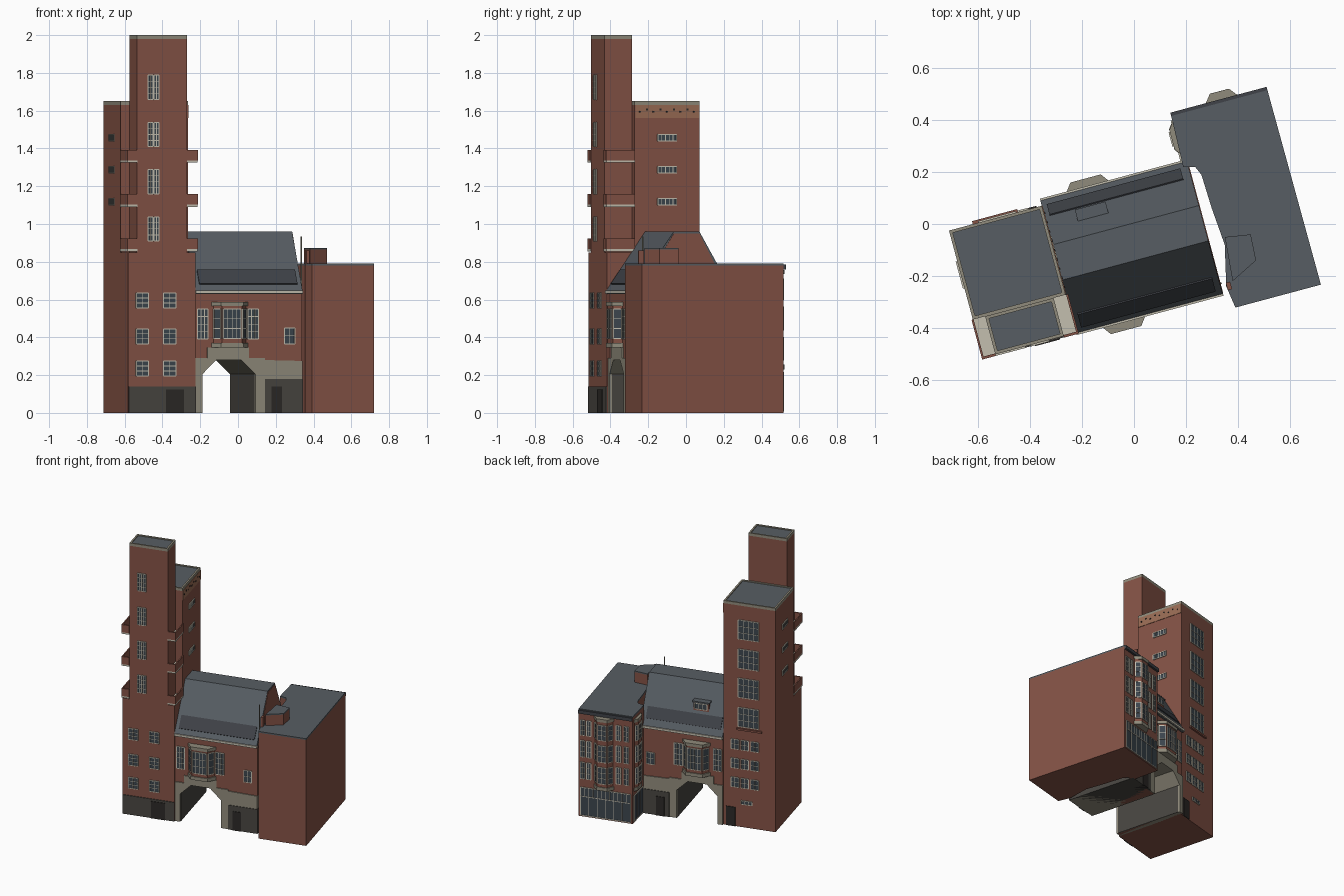
import bpy, bmesh, math
from mathutils import Matrix, Vector

if "Cube" in bpy.data.objects:
    bpy.data.objects.remove(bpy.data.objects["Cube"])

ROT = Matrix.Rotation(math.radians(15), 4, 'Z')   # whole building is turned 15 degrees


def mat(name, *rgb):
    m = bpy.data.materials.new(name)
    m.diffuse_color = (*rgb, 1)
    m.use_nodes = True
    m.node_tree.nodes["Principled BSDF"].inputs["Base Color"].default_value = m.diffuse_color
    return m


BRICK = mat("brick", .23, .085, .06)
BAND = mat("pale_brick", .32, .15, .09)
SLATE = mat("slate", .095, .11, .125)
STRIP = mat("dark_slate", .05, .055, .065)
STONE = mat("stone", .28, .26, .2)
DARK = mat("dark_stone", .065, .06, .052)
GLASS = mat("glass", .045, .06, .075)
DOOR = mat("door", .025, .022, .02)
FRAME = mat("frame", .55, .52, .43)


def finish(name, bm, material):
    bmesh.ops.recalc_face_normals(bm, faces=bm.faces)
    bm.transform(ROT)
    me = bpy.data.meshes.new(name)
    bm.to_mesh(me)
    bm.free()
    me.materials.append(material)
    ob = bpy.data.objects.new(name, me)
    bpy.context.collection.objects.link(ob)
    return ob


def prism(name, pts, axis, lo, hi, material):
    """Extrude a 2D profile along x, y or z."""
    put = {'x': lambda p, q, t: (t, p, q), 'y': lambda p, q, t: (p, t, q), 'z': lambda p, q, t: (p, q, t)}[axis]
    bm = bmesh.new()
    rings = [[bm.verts.new(put(p, q, t)) for p, q in pts] for t in (lo, hi)]
    for r in rings:
        bm.faces.new(r)
    for i in range(len(pts)):
        j = (i + 1) % len(pts)
        bm.faces.new((rings[0][i], rings[0][j], rings[1][j], rings[1][i]))
    return finish(name, bm, material)


def box(name, x0, x1, y0, y1, z0, z1, material):
    return prism(name, [(x0, y0), (x1, y0), (x1, y1), (x0, y1)], 'z', z0, z1, material)


def add_box(bm, M, u0, u1, d, z0, z1):
    """Box lying on a wall: u along it, d outward from it."""
    S = Matrix.Translation(((u0 + u1) / 2, 0, (z0 + z1) / 2)) @ Matrix.Diagonal((u1 - u0, 2 * d, z1 - z0, 1))
    bmesh.ops.create_cube(bm, size=1, matrix=M @ S)


def wall(p, q):
    """Wall frame from p towards q, outside on the right-hand side."""
    d = Vector((q[0] - p[0], q[1] - p[1], 0))
    return Matrix.Translation((p[0], p[1], 0)) @ Matrix.Rotation(math.atan2(d.y, d.x), 4, 'Z')


def front(y): return wall((0, y), (1, y))
def back(y): return wall((0, y), (-1, y))
def right(x): return wall((x, 0), (x, 1))
def left(x): return wall((x, 0), (x, -1))


def windows(name, items, t=.005):
    """items: (wall, u0, u1, z0, z1, columns, rows)"""
    fr, gl = bmesh.new(), bmesh.new()
    for M, u0, u1, z0, z1, nc, nr in items:
        add_box(gl, M, u0, u1, .003, z0, z1)
        for i in range(nc + 1):
            u = u0 + (u1 - u0) * i / nc
            w = t / 2 if i in (0, nc) else t / 3
            add_box(fr, M, u - w, u + w, .006, z0, z1)
        for i in range(nr + 1):
            z = z0 + (z1 - z0) * i / nr
            w = t / 2 if i in (0, nr) else t / 3
            add_box(fr, M, u0, u1, .006, z - w, z + w)
    finish(name + "_glass", gl, GLASS)
    finish(name + "_frames", fr, FRAME)


def flat_top(name, x0, x1, y0, y1, z, w=.012):
    """Roof deck inside a stone coping."""
    box(name + "_deck", x0 + w, x1 - w, y0 + w, y1 - w, z - .02, z - .006, SLATE)
    box(name + "_coping_front", x0, x1, y0, y0 + w, z - .02, z, STONE)
    box(name + "_coping_back", x0, x1, y1 - w, y1, z - .02, z, STONE)
    box(name + "_coping_left", x0, x0 + w, y0 + w, y1 - w, z - .02, z, STONE)
    box(name + "_coping_right", x1 - w, x1, y0 + w, y1 - w, z - .02, z, STONE)


# --- Tower: base, rear shaft, tall front shaft
L, R, F, B = -.695, -.325, -.347, .16
box("tower_base", L, R, F, B, 0, .85, BRICK)
box("tower_rear_shaft", L, R, -.195, B, .85, 1.63, BRICK)
box("tower_front_shaft", -.646, -.373, F, -.195, .85, 1.98, BRICK)
flat_top("rear_shaft", L, R, -.195, B, 1.65)
flat_top("front_shaft", -.646, -.373, F, -.195, 2.0)
box("tower_plinth", L + .002, R, F - .005, F, 0, .14, DARK)
box("tower_front_door", -.49, -.39, F - .009, F, 0, .125, DOOR)
box("tower_back_door", -.41, -.345, B, B + .005, 0, .14, DOOR)
box("rear_shaft_brick_band", R, R + .003, -.19, B, 1.56, 1.63, BAND)
bm = bmesh.new()
for i in range(9):
    u = -.17 + i * .037
    add_box(bm, right(R), u, u + .009, .006, 1.59 + .012 * (i % 2), 1.599 + .012 * (i % 2))
finish("band_vents", bm, DOOR)

# --- Corner balconies
for z in (.855, 1.09, 1.325):
    for side, x0, x1, outer in (("left", -.70, -.646, -.70), ("right", -.373, -.315, -.323)):
        box(f"balcony_{side}_slab", x0, x1, F - .004, -.195, z, z + .012, FRAME)
        box(f"balcony_{side}_front", x0, x1, F - .006, F + .004, z + .012, z + .068, BRICK)
        box(f"balcony_{side}_side", outer, outer + .008, F, -.195, z + .012, z + .068, BRICK)

# --- Tower windows
items = []
for z in (.195, .365, .555):
    for u in (-.652, -.502):
        items.append((front(F), u, u + .067, z, z + .08, 2, 3))
for z in (.91, 1.16, 1.41, 1.66):
    for u in (-.587, -.555):
        items.append((front(F), u, u + .027, z, z + .128, 2, 4))
for z in (1.10, 1.27, 1.44):
    items.append((right(R), -.068, .035, z, z + .035, 5, 1))
    items.append((left(L), -.035, .068, z, z + .035, 5, 1))
for z in (.74, .955, 1.17, 1.385):
    items.append((back(B), .43, .575, z, z + .14, 4, 3))
for z in (.29, .43, .57):
    for u in (.38, .45, .52):
        items.append((back(B), u, u + .055, z, z + .07, 2, 2))
items.append((back(B), .45, .53, .17, .195, 3, 1))
windows("tower", items)
box("tower_back_sill", -.60, -.42, B, B + .012, .715, .728, BRICK)

# --- Gatehouse with chamfered passage
arch = [(-.287, 0), (-.287, .205), (-.21, .28), (-.075, .28), (.003, .205), (.003, 0)]
wide = [(-.292, 0), (-.292, .21), (-.213, .29), (-.072, .29), (.008, .21), (.008, 0)]
prism("gatehouse_walls", [(R, 0)] + wide + [(.26, 0), (.26, .64), (R, .64)], 'y', -.335, .166, BRICK)
prism("portal_stone", [(-.324, 0)] + arch + [(.261, 0), (.261, .275), (.055, .28), (.055, .29), (-.03, .29),
      (-.03, .345), (-.26, .345), (-.26, .29), (-.324, .29)], 'y', -.342, .173, STONE)
for x in (-.288, .001):
    box("passage_lining", x, x + .003, -.33, .16, 0, .205, DARK)
box("gatehouse_plinth", .055, .263, -.346, .177, 0, .18, DARK)
box("gatehouse_door", .09, .147, -.35, .181, 0, .14, DOOR)

# --- Mansard roof
prism("gatehouse_roof", [(-.348, .63), (-.348, .65), (-.137, .96), (.004, .96), (.18, .65), (.18, .63)],
      'x', R, .26, SLATE)
prism("gatehouse_gable", [(-.335, .63), (-.137, .95), (.004, .95), (.168, .63)], 'x', .2, .263, BRICK)
for y0, y1 in ((-.356, -.34), (.172, .188)):
    box("gutter", R, .262, y0, y1, .632, .648, FRAME)
prism("front_roof_strip", [(-.328, .68), (-.276, .756), (-.281, .76), (-.333, .684)], 'x', -.30, .237, STRIP)
prism("back_roof_strip", [(.156, .692), (.115, .764), (.12, .767), (.161, .695)], 'x', -.305, .228, STRIP)
box("dormer", -.2, -.09, .04, .105, .78, .84, BRICK)
box("dormer_roof", -.206, -.084, .035, .112, .84, .85, SLATE)

# --- Oriel windows and side windows, front and back
items = [(back(.105), .1, .19, .795, .835, 3, 1)]


def oriel(name, pts, z0, z1, cols, rows, floors):
    """Bay of three facets; pts run counterclockwise, wall end to wall end."""
    prism(name + "_body", pts, 'z', z0, z1, BRICK)
    for a, b, nc in zip(pts, pts[1:], (1, cols, 1)):
        n = math.hypot(b[0] - a[0], b[1] - a[1])
        for f0, f1 in floors:
            items.append((wall(a, b), .006, n - .006, f0, f1, nc, rows))
    cx = sum(p[0] for p in pts) / 4
    cy = (pts[0][1] + pts[3][1]) / 2
    big = [(cx + (x - cx) * 1.1, cy + (y - cy) * 1.15) for x, y in pts]
    prism(name + "_cornice", big, 'z', z1, z1 + .022, STONE)
    prism(name + "_sill", big, 'z', z0 - .025, z0, STONE)


for face, y, s in (("front", -.335, 1), ("back", .166, -1)):
    W = front(y) if s == 1 else back(y)
    pts = [(-.225, y), (-.19, y - s * .045), (-.08, y - s * .045), (-.045, y)]
    oriel(face + "_oriel", pts if s == 1 else pts[::-1], .37, .565, 4, 3, [(.395, .55)])
    for x0, x1, z0, z1, nc, nr in ((-.313, -.256, .39, .55, 3, 4), (-.037, .022, .39, .55, 3, 4),
                                   (.164, .22, .365, .45, 2, 2)):
        u = sorted((s * x0, s * x1))
        items.append((W, *u, z0, z1, nc, nr))

# --- Corner house with stepped party wall
plan = [(.246, .365), (.24, .163), (.285, .15), (.30, .116), (.305, -.02), (.317, -.168),
        (.281, -.324), (.294, -.412), (.635, -.412), (.63, .365)]
prism("house_walls", plan, 'z', 0, .78, BRICK)
prism("house_roof", plan, 'z', .78, .79, SLATE)
stair = [(.325, -.139), (.424, -.155), (.418, -.257), (.31, -.311)]
prism("rooftop_block", stair, 'z', .79, .865, BRICK)
prism("rooftop_block_cap", stair, 'z', .865, .873, SLATE)
box("party_wall_pier", .283, .30, -.34, -.31, .78, .86, BRICK)
box("roof_pole", .262, .267, -.31, -.305, .64, .935, STONE)
box("house_back_cornice", .246, .63, .365, .378, .76, .785, STRIP)
floors = [(.28, .40), (.44, .56), (.60, .71)]
oriel("house_oriel", [(.515, .365), (.485, .403), (.415, .403), (.385, .365)], .255, .735, 2, 3, floors)
oriel("side_oriel", [(.2455, .335), (.226, .31), (.226, .245), (.2425, .22)], .255, .735, 2, 3, floors)
for z0, z1 in floors:
    for x in (.275, .33, .54, .585):
        items.append((back(.365), -x - .032, -x, z0, z1, 2, 3))
items.append((back(.365), -.615, -.262, .01, .15, 6, 1))
items.append((back(.365), -.615, -.262, .15, .215, 12, 1))
items.append((wall((.246, .365), (.24, .163)), .02, .18, .01, .2, 3, 1))
windows("gatehouse_and_house", items)
